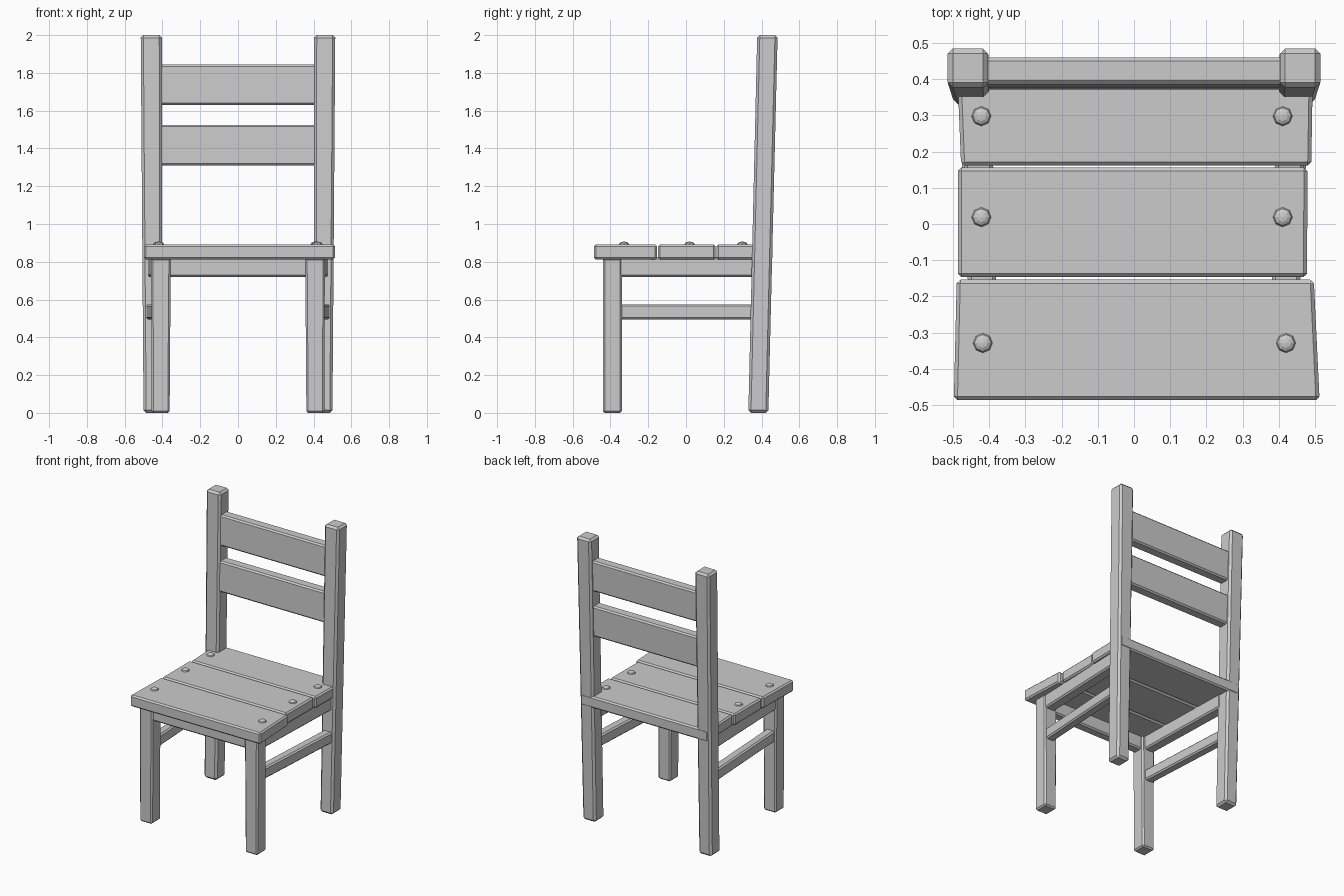
import bpy, bmesh

if "Cube" in bpy.data.objects:
    bpy.data.objects.remove(bpy.data.objects["Cube"])

wood = bpy.data.materials.new("plain grey")
wood.diffuse_color = (0.6, 0.6, 0.6, 1)
wood.use_nodes = True
wood.node_tree.nodes["Principled BSDF"].inputs["Base Color"].default_value = wood.diffuse_color


def finish(name, bm):
    bmesh.ops.recalc_face_normals(bm, faces=bm.faces)
    mesh = bpy.data.meshes.new(name)
    bm.to_mesh(mesh)
    bm.free()
    mesh.materials.append(wood)
    obj = bpy.data.objects.new(name, mesh)
    bpy.context.collection.objects.link(obj)
    return obj


def beam(name, start, end, bevel=0.01):
    """Chamfered beam between two matching four-cornered ends."""
    bm = bmesh.new()
    a = [bm.verts.new(p) for p in start]
    b = [bm.verts.new(p) for p in end]
    bm.faces.new(a)
    bm.faces.new(b)
    for i in range(4):
        j = (i + 1) % 4
        bm.faces.new((a[i], a[j], b[j], b[i]))
    bmesh.ops.recalc_face_normals(bm, faces=bm.faces)
    bmesh.ops.bevel(bm, geom=bm.edges[:], offset=bevel, segments=1,
                    affect='EDGES', clamp_overlap=True)
    return finish(name, bm)


def rect_z(x0, x1, y0, y1, z):
    return [(x0, y0, z), (x1, y0, z), (x1, y1, z), (x0, y1, z)]


def rect_y(x0, x1, z0, z1, y):
    return [(x0, y, z0), (x1, y, z0), (x1, y, z1), (x0, y, z1)]


for side, s in (("left", -1), ("right", 1)):
    # Front legs and leaning back posts
    beam(side + "_front_leg", rect_z(s * 0.362, s * 0.457, -0.44, -0.34, 0),
         rect_z(s * 0.356, s * 0.46, -0.44, -0.34, 0.82))
    beam(side + "_back_post", rect_z(s * 0.40, s * 0.50, 0.33, 0.436, 0),
         rect_z(s * 0.403, s * 0.515, 0.377, 0.485, 2.0), 0.014)
    # Side rails under the seat and the lower stretchers, splayed toward the back
    beam(side + "_seat_rail", rect_y(s * 0.375, s * 0.452, 0.72, 0.825, -0.37),
         rect_y(s * 0.395, s * 0.478, 0.72, 0.825, 0.38))
    beam(side + "_stretcher", rect_y(s * 0.38, s * 0.445, 0.495, 0.575, -0.37),
         rect_y(s * 0.42, s * 0.487, 0.495, 0.575, 0.37))

# Front rail under the seat
beam("front_rail", rect_z(-0.38, 0.38, -0.425, -0.355, 0.72),
     rect_z(-0.38, 0.38, -0.425, -0.355, 0.825))

# Backrest slats, leaning with the posts
for name, z0, z1 in (("lower_back_slat", 1.31, 1.525), ("upper_back_slat", 1.63, 1.845)):
    y0, y1 = 0.338 + 0.026 * z0, 0.338 + 0.026 * z1
    beam(name, rect_z(-0.43, 0.43, y0, y0 + 0.075, z0),
         rect_z(-0.43, 0.43, y1, y1 + 0.075, z1))

# Seat planks, slightly uneven: front y, left x, right x, back y, left x, right x
planks = (
    ("front_seat_plank", -0.487, -0.498, 0.513, -0.154, -0.49, 0.497),
    ("middle_seat_plank", -0.147, -0.487, 0.478, 0.156, -0.487, 0.48),
    ("back_seat_plank", 0.162, -0.478, 0.49, 0.459, -0.49, 0.495),
)
for name, yf, lf, rf, yb, lb, rb in planks:
    corners = [(lf, yf), (rf, yf), (rb, yb), (lb, yb)]
    beam(name, [(x, y, 0.812) for x, y in corners],
         [(x, y, 0.892) for x, y in corners])

# Round pegs, one at each end of every plank
for row, y, xl, xr in (("front", -0.329, -0.418, 0.42), ("middle", 0.019, -0.422, 0.411),
                       ("back", 0.298, -0.422, 0.411)):
    for side, x in (("left", xl), ("right", xr)):
        bm = bmesh.new()
        bmesh.ops.create_uvsphere(bm, u_segments=8, v_segments=6, radius=0.027)
        bmesh.ops.scale(bm, vec=(1, 1, 0.55), verts=bm.verts)
        finish(f"{row}_{side}_peg", bm).location = (x, y, 0.892)
